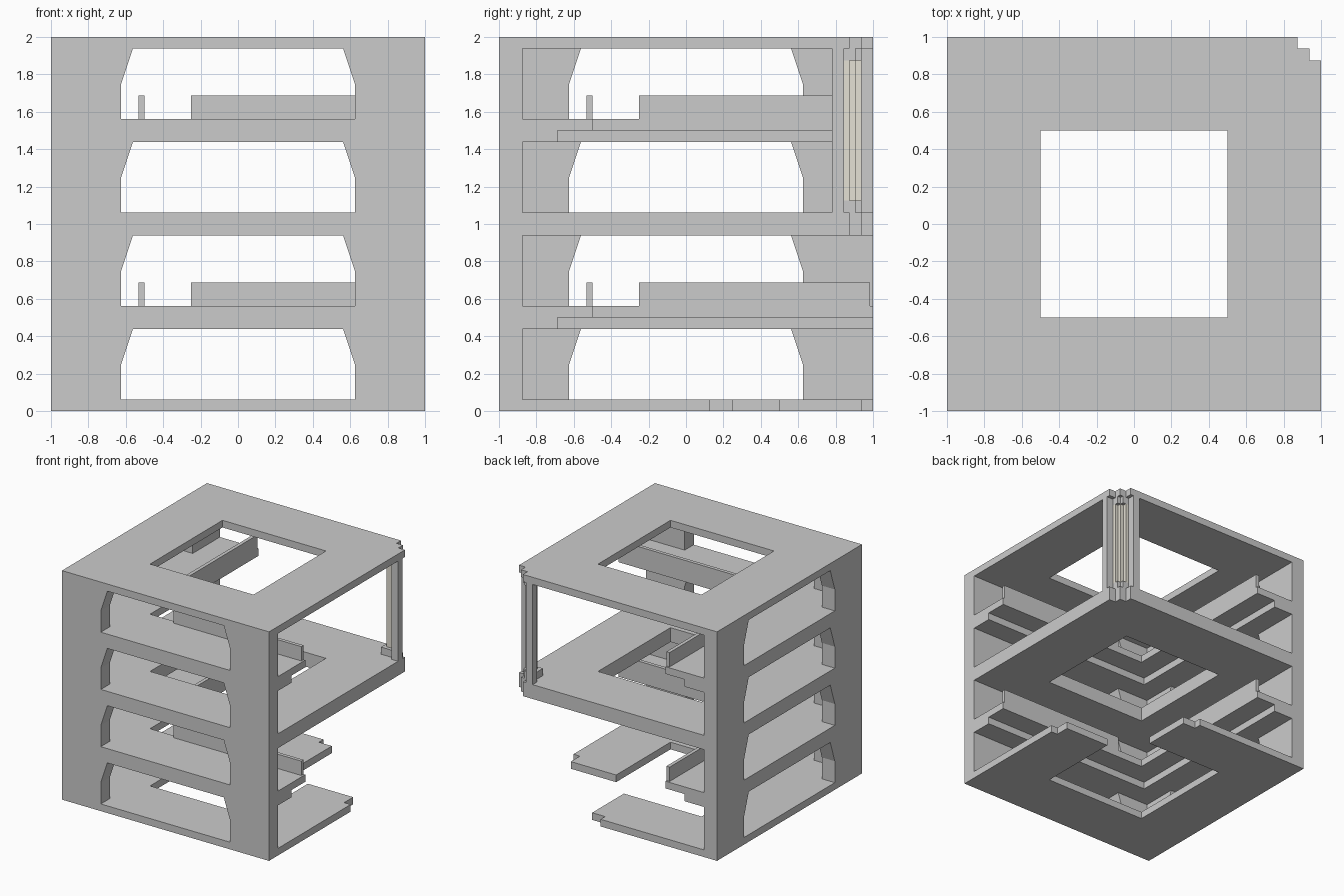
import bpy, bmesh
from mathutils import Vector

if "Cube" in bpy.data.objects:
    bpy.data.objects.remove(bpy.data.objects["Cube"])

WALL = 0.125


def prism(name, loops, place, depth):
    """Fill 2D loops (outline plus holes), place them in space, extrude by depth."""
    bm = bmesh.new()
    for loop in loops:
        vs = [bm.verts.new(place(u, v)) for u, v in loop]
        for i, v in enumerate(vs):
            bm.edges.new((v, vs[(i + 1) % len(vs)]))
    bmesh.ops.triangle_fill(bm, edges=bm.edges[:], use_beauty=True)
    bmesh.ops.dissolve_limit(bm, angle_limit=0.01, verts=[], edges=bm.edges[:])
    ext = bmesh.ops.extrude_face_region(bm, geom=bm.faces[:], use_keep_orig=True)
    moved = [g for g in ext["geom"] if isinstance(g, bmesh.types.BMVert)]
    bmesh.ops.translate(bm, verts=moved, vec=Vector(depth))
    bmesh.ops.recalc_face_normals(bm, faces=bm.faces[:])
    me = bpy.data.meshes.new(name)
    bm.to_mesh(me)
    bm.free()
    ob = bpy.data.objects.new(name, me)
    bpy.context.collection.objects.link(ob)
    return ob


def slab(name, loops, z0, z1):
    return prism(name, loops, lambda u, v: (u, v, z0), (0, 0, z1 - z0))


def rect(x0, y0, x1, y1):
    return [(x0, y0), (x1, y0), (x1, y1), (x0, y1)]


def diagonal(half):
    """Complete an outline by mirroring it across the x = y diagonal."""
    return half + [(y, x) for x, y in reversed(half) if x != y]


# Two windowed walls meeting at the front left corner
windows = []
for z in (0.0625, 0.5625, 1.0625, 1.5625):
    windows.append([(-0.625, z), (0.625, z), (0.625, z + 0.1875),
                    (0.5625, z + 0.375), (-0.5625, z + 0.375), (-0.625, z + 0.1875)])
prism("front_wall", [rect(-1, 0, 1, 2)] + windows,
      lambda u, v: (u, -1, v), (0, WALL, 0))
prism("left_wall", [rect(-1 + WALL, 0, 1, 2)] + windows,
      lambda u, v: (-1, u, v), (WALL, 0, 0))

# Floors: the ground slab has an open corner, the others a stepped corner
I = -1 + WALL
ground = diagonal([(I, I), (1, I), (1, 0.125), (0.9375, 0.125), (0.9375, 0.25),
                   (0.5, 0.25), (0.5, -0.5), (-0.5, -0.5)][:7])
ground = [(I, I), (1, I), (1, 0.125), (0.9375, 0.125), (0.9375, 0.25), (0.5, 0.25),
          (0.5, -0.5), (-0.5, -0.5), (-0.5, 0.5), (0.25, 0.5), (0.25, 0.9375),
          (0.125, 0.9375), (0.125, 1), (I, 1)]
stepped = diagonal([(I, I), (1, I), (1, 0.875), (0.9375, 0.875), (0.9375, 0.9375)])
hole = rect(-0.5, -0.5, 0.5, 0.5)
slab("ground_floor", [ground], 0, 0.0625)
slab("upper_floor", [stepped, hole], 0.9375, 1.0625)
slab("roof", [stepped, hole], 1.9375, 2)


# L-shaped mezzanines with a supporting ledge and low railings
def ell(edge):
    return diagonal([(I, I), (1, I), (1, edge), (edge, edge)])


for level, z in (("lower", 0), ("upper", 1)):
    slab(level + "_mezzanine_ledge", [ell(-0.6875)], z + 0.4375, z + 0.5)
    slab(level + "_mezzanine_floor", [ell(-0.5)], z + 0.5, z + 0.5625)
    slab(level + "_front_railing", [rect(-0.25, -0.53125, 0.984, -0.5)], z + 0.5625, z + 0.6875)
    slab(level + "_left_railing", [rect(-0.53125, -0.25, -0.5, 0.984)], z + 0.5625, z + 0.6875)

# Corner pillar: two outer posts, a stepped pale shaft, cap and base
slab("right_corner_post", [rect(0.9375, 0.78125, 1, 0.84375)], 1.0625, 1.9375)
slab("back_corner_post", [rect(0.78125, 0.9375, 0.84375, 1)], 1.0625, 1.9375)
shaft_outline = diagonal([(0.84375, 0.84375), (0.9375, 0.84375), (0.9375, 0.875),
                          (0.90625, 0.875), (0.90625, 0.90625)])
cap_outline = diagonal([(0.8125, 0.8125), (0.9375, 0.8125), (0.9375, 0.90625),
                        (0.90625, 0.90625)])
slab("pillar_base", [cap_outline], 1.0625, 1.125)
slab("pillar_cap", [cap_outline], 1.875, 1.9375)
shaft = slab("pillar_shaft", [shaft_outline], 1.125, 1.875)
pale = bpy.data.materials.new("pale_stone")
pale.diffuse_color = (0.78, 0.75, 0.66, 1)
pale.use_nodes = True
pale.node_tree.nodes["Principled BSDF"].inputs["Base Color"].default_value = pale.diffuse_color
shaft.data.materials.append(pale)
